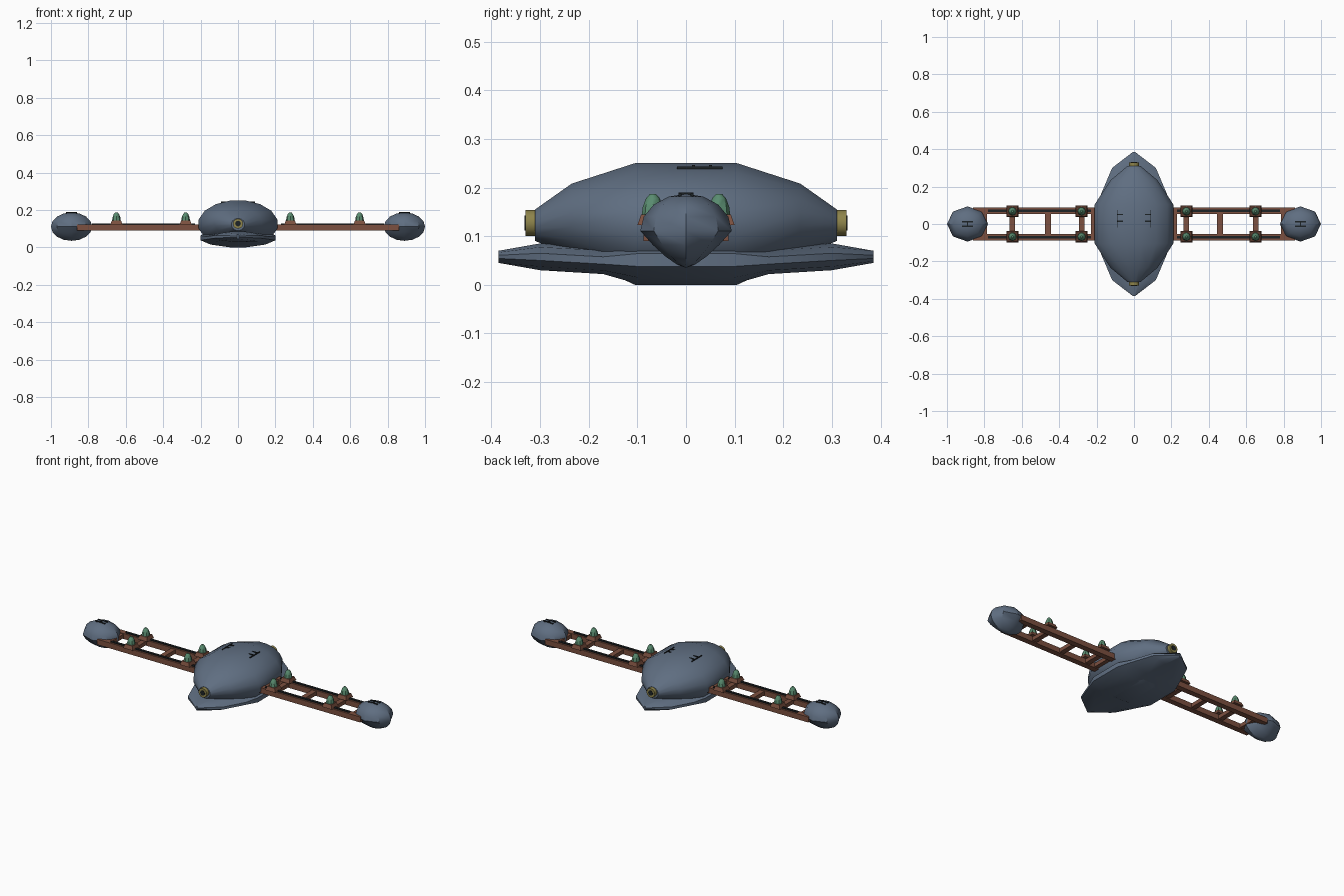
import bpy, bmesh, math
from mathutils import Matrix

cube = bpy.data.objects.get("Cube")
if cube:
    bpy.data.objects.remove(cube, do_unlink=True)


def material(name, r, g, b):
    m = bpy.data.materials.new(name)
    m.use_nodes = True
    m.diffuse_color = (r, g, b, 1)
    m.node_tree.nodes["Principled BSDF"].inputs["Base Color"].default_value = (r, g, b, 1)
    return m


SLATE = material("slate_blue", 0.115, 0.156, 0.22)
BROWN = material("rust_brown", 0.2, 0.08, 0.05)
GREEN = material("lamp_green", 0.1, 0.26, 0.16)
OLIVE = material("olive_brass", 0.27, 0.23, 0.07)
DARK = material("near_black", 0.012, 0.016, 0.018)


def finish(name, bm, mat, smooth=None):
    bmesh.ops.recalc_face_normals(bm, faces=bm.faces)
    mesh = bpy.data.meshes.new(name)
    bm.to_mesh(mesh)
    bm.free()
    mesh.materials.append(mat)
    ob = bpy.data.objects.new(name, mesh)
    bpy.context.scene.collection.objects.link(ob)
    if smooth:
        bpy.ops.object.select_all(action="DESELECT")
        bpy.context.view_layer.objects.active = ob
        ob.select_set(True)
        bpy.ops.object.shade_smooth_by_angle(angle=math.radians(smooth))
    return ob


def box(name, x, y, z, mat):
    # each argument is a (low, high) pair
    bm = bmesh.new()
    bmesh.ops.create_cube(bm, size=1)
    for v in bm.verts:
        for i, (lo, hi) in enumerate((x, y, z)):
            v.co[i] = hi if v.co[i] > 0 else lo
    return finish(name, bm, mat)


def around(c, half):
    return (c - half, c + half)


def loft(name, sections, sides, mat, smooth):
    # elliptical sections along y: (y, half width, low z, high z)
    bm = bmesh.new()
    rings = []
    for y, w, lo, hi in sections:
        ring = []
        for i in range(sides):
            a = 2 * math.pi * (i + 0.5) / sides
            k = math.cos(math.pi / sides)
            ring.append(bm.verts.new((w * math.cos(a) / k, y,
                                      (lo + hi) / 2 + (hi - lo) / 2 * math.sin(a) / k)))
        rings.append(ring)
    for a, b in zip(rings, rings[1:]):
        for i in range(sides):
            j = (i + 1) % sides
            bm.faces.new((a[i], a[j], b[j], b[i]))
    bm.faces.new(rings[0])
    bm.faces.new(rings[-1])
    return finish(name, bm, mat, smooth)


def both_ends(half):
    return [(-y, *rest) for y, *rest in half] + [tuple(s) for s in reversed(half)]


# Central hull and the pointed keel beneath it
loft("main_hull", both_ends([(0.31, 0.035, 0.09, 0.155), (0.235, 0.125, 0.06, 0.208),
                             (0.105, 0.21, 0.0, 0.25)]), 16, SLATE, 35)
loft("keel", both_ends([(0.385, 0.006, 0.045, 0.07), (0.3, 0.117, 0.03, 0.085),
                        (0.17, 0.172, 0.022, 0.078), (0.1, 0.2, 0.002, 0.1)]), 12, SLATE, 35)

# Brass ports on the nose and tail
for side, label in ((-1, "front"), (1, "back")):
    for part, r, y, depth, mat in (("port", 0.027, 0.315, 0.03, OLIVE),
                                   ("port_lens", 0.015, 0.329, 0.006, DARK)):
        bm = bmesh.new()
        bmesh.ops.create_cone(bm, cap_ends=True, segments=12, radius1=r, radius2=r, depth=depth,
                              matrix=Matrix.Translation((0, side * y, 0.127))
                              @ Matrix.Rotation(math.pi / 2, 4, "X"))
        finish(f"{label}_{part}", bm, mat, 40)


def lamp(name, x, y):
    # tapered square foot below a bullet shaped lamp
    bm = bmesh.new()
    bmesh.ops.create_cone(bm, cap_ends=True, segments=4, radius1=0.045, radius2=0.034, depth=0.022,
                          matrix=Matrix.Translation((x, y, 0.134))
                          @ Matrix.Rotation(math.pi / 4, 4, "Z"))
    finish(name + "_foot", bm, BROWN)
    bm = bmesh.new()
    rings = []
    for r, z in ((0.023, 0.143), (0.021, 0.16), (0.014, 0.178), (0.006, 0.187)):
        rings.append([bm.verts.new((x + r * math.cos(math.tau * i / 8),
                                    y + r * math.sin(math.tau * i / 8), z)) for i in range(8)])
    for a, b in zip(rings, rings[1:]):
        for i in range(8):
            bm.faces.new((a[i], a[(i + 1) % 8], b[(i + 1) % 8], b[i]))
    bm.faces.new(rings[0])
    bm.faces.new(rings[-1])
    finish(name, bm, GREEN, 40)


def pod(name, x):
    # faceted ellipsoid with a narrower underside
    bm = bmesh.new()
    bmesh.ops.create_uvsphere(bm, u_segments=8, v_segments=8, radius=1)
    for v in bm.verts:
        t = min(max(-v.co.z, 0), 0.99)
        pinch = 0.35 + 0.65 * (1 - t) / math.sqrt(1 - t * t)
        v.co = (x + 0.11 * v.co.x, 0.094 * v.co.y * pinch, 0.111 + 0.076 * v.co.z)
    finish(name, bm, SLATE, 35)


for s, label in ((1, "left"), (-1, "right")):
    def span(a, b):
        return tuple(sorted((s * a, s * b)))

    # Ladder-like arm
    for t, end in ((-1, "front"), (1, "back")):
        y = t * 0.07
        box(f"{label}_{end}_beam", span(0.15, 0.86), around(y, 0.017), (0.09, 0.122), BROWN)
        box(f"{label}_{end}_rail", span(0.23, 0.78), around(y, 0.007), (0.12, 0.127), DARK)
        for x, place in ((0.28, "inner"), (0.65, "outer")):
            lamp(f"{label}_{end}_{place}_lamp", s * x, t * 0.068)
    for i, x in enumerate((0.215, 0.28, 0.46, 0.65, 0.8)):
        box(f"{label}_crossbar_{i}", around(s * x, 0.015), (-0.06, 0.06), (0.095, 0.118), BROWN)

    # End pod with grab bars on top
    pod(f"{label}_pod", s * 0.89)
    for i in (-1, 1):
        box(f"{label}_pod_bar_{i}", around(s * 0.89, 0.03), around(i * 0.012, 0.003),
            (0.175, 0.188), DARK)
    box(f"{label}_pod_spine", around(s * 0.89, 0.003), (-0.015, 0.015), (0.18, 0.19), DARK)

    # Hatch bars on the hull roof
    for y in (0.015, 0.05):
        box(f"{label}_hatch_bar_{y}", span(0.057, 0.09), around(y, 0.003), (0.23, 0.246), DARK)
    box(f"{label}_hatch_spine", span(0.088, 0.092), (-0.018, 0.075), (0.225, 0.243), DARK)
